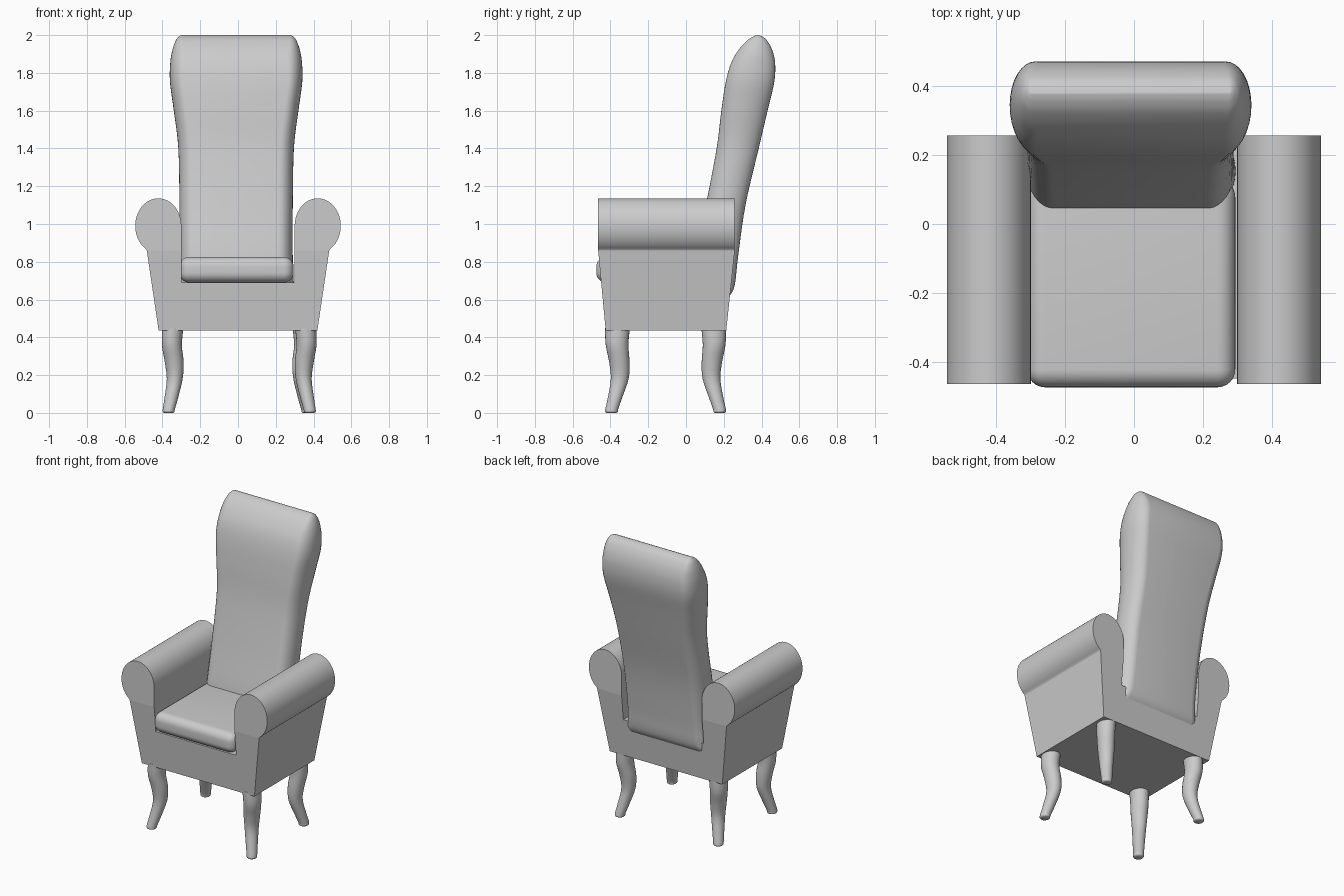
import bpy, bmesh
from math import sin, cos, pi, radians
from mathutils import Vector

if "Cube" in bpy.data.objects:
    bpy.data.objects.remove(bpy.data.objects["Cube"])


def finish(name, bm):
    """Turn a bmesh into a named object, smooth with sharp edges kept."""
    bmesh.ops.recalc_face_normals(bm, faces=bm.faces)
    mesh = bpy.data.meshes.new(name)
    bm.to_mesh(mesh)
    bm.free()
    obj = bpy.data.objects.new(name, mesh)
    bpy.context.collection.objects.link(obj)
    bpy.ops.object.select_all(action='DESELECT')
    obj.select_set(True)
    bpy.context.view_layer.objects.active = obj
    bpy.ops.object.shade_smooth_by_angle(angle=radians(35))
    return obj


def loft(name, rings):
    """Skin a list of closed rings and cap both ends."""
    bm = bmesh.new()
    vs = [[bm.verts.new(p) for p in ring] for ring in rings]
    n = len(vs[0])
    for a, b in zip(vs, vs[1:]):
        for i in range(n):
            j = (i + 1) % n
            bm.faces.new((a[i], a[j], b[j], b[i]))
    bm.faces.new(vs[0])
    bm.faces.new(vs[-1])
    return finish(name, bm)


def smooth_stations(rows, steps):
    """Catmull-Rom interpolation through rows of numbers."""
    rows = [Vector(r) for r in rows]
    out = []
    for i in range(len(rows) - 1):
        p0, p1, p2 = rows[max(i - 1, 0)], rows[i], rows[i + 1]
        p3 = rows[min(i + 2, len(rows) - 1)]
        for k in range(steps):
            t = k / steps
            out.append(0.5 * (2 * p1 + (p2 - p0) * t
                              + (2 * p0 - 5 * p1 + 4 * p2 - p3) * t * t
                              + (3 * p1 - p0 - 3 * p2 + p3) * t ** 3))
    return out + [rows[-1]]


# Body flares outwards from its bottom (z0) to the arm line (z1)
Z0, Z1 = 0.435, 0.86


def body_y(z):
    t = (z - Z0) / (Z1 - Z0)
    return -0.425 - 0.04 * t, 0.213 + 0.045 * t


def block(name, bottom_x, top_x, top_z):
    rings = []
    for (xa, xb), z in ((bottom_x, Z0), (top_x, top_z)):
        ya, yb = body_y(z)
        rings.append([(xa, ya, z), (xb, ya, z), (xb, yb, z), (xa, yb, z)])
    return loft(name, rings)


# Seat base between the arms
block("seat_base", (-0.30, 0.30), (-0.30, 0.30), 0.69)

# Arms: flared side panel with a scrolled roll on top
arc = [radians(-59 + 239 * i / 40) for i in range(41)]
roll = [(0.483, Z1)] + [(0.422 + 0.122 * cos(a), 0.99 + 0.146 * sin(a)) for a in arc]
roll.append((0.30, Z1))
for side, s in (("left", -1), ("right", 1)):
    block(side + "_arm_panel", (0.30 * s, 0.42 * s), (0.30 * s, 0.483 * s), Z1)
    loft(side + "_arm_roll", [[(x * s, y, z) for x, z in roll] for y in body_y(Z1)])

# Seat cushion: rounded box
bm = bmesh.new()
bmesh.ops.create_cube(bm, size=1)
for v in bm.verts:
    v.co = Vector((-0.008 + v.co.x * 0.605, -0.1725 + v.co.y * 0.605, 0.758 + v.co.z * 0.135))
bmesh.ops.bevel(bm, geom=bm.edges[:], offset=0.052, segments=8, profile=0.5, affect='EDGES')
finish("seat_cushion", bm)

# Backrest: stations of z, front y, back y, half width
back = [(0.62, 0.12, 0.232, 0.29), (0.65, 0.07, 0.25, 0.305), (0.70, 0.045, 0.262, 0.305),
        (0.82, 0.045, 0.275, 0.30), (1.1, 0.105, 0.315, 0.30), (1.4, 0.162, 0.385, 0.306),
        (1.6, 0.187, 0.432, 0.33), (1.75, 0.21, 0.467, 0.35), (1.85, 0.238, 0.472, 0.349),
        (1.92, 0.277, 0.457, 0.338), (1.97, 0.322, 0.43, 0.32), (1.992, 0.355, 0.405, 0.303),
        (2.0, 0.378, 0.382, 0.29)]
rings = []
for z, yf, yb, w in smooth_stations(back, 5):
    h, yc = (yb - yf) / 2, (yb + yf) / 2
    e = min(0.075, 0.7 * h)
    ring = []
    for s in (1, -1):
        for k in range(17):
            a = pi * k / 16
            ring.append((-0.01 + s * (w - e + e * sin(a)), yc - s * h * cos(a), z))
    rings.append(ring)
loft("backrest", rings)

# Cabriole legs: stations of x, y, z, x radius, y radius
leg = [(0.345, 0.255, 0.45, 0.056, 0.066), (0.350, 0.257, 0.36, 0.053, 0.060),
       (0.338, 0.245, 0.27, 0.050, 0.054), (0.335, 0.243, 0.18, 0.042, 0.047),
       (0.353, 0.268, 0.08, 0.036, 0.038), (0.366, 0.285, 0.02, 0.032, 0.034),
       (0.367, 0.286, 0.006, 0.031, 0.033), (0.367, 0.286, 0.0, 0.024, 0.026)]
for name, sx, sy, dx in (("front_left_leg", -1, -1, 0), ("front_right_leg", 1, -1, 0.013),
                         ("back_left_leg", -1, 1, 0), ("back_right_leg", 1, 1, 0)):
    rings = []
    for x, y, z, rx, ry in smooth_stations(leg, 4):
        rings.append([(dx + sx * x + rx * cos(2 * pi * i / 24),
                       -0.108 + sy * y + ry * sin(2 * pi * i / 24), max(z, 0.0))
                      for i in range(24)])
    loft(name, rings)
